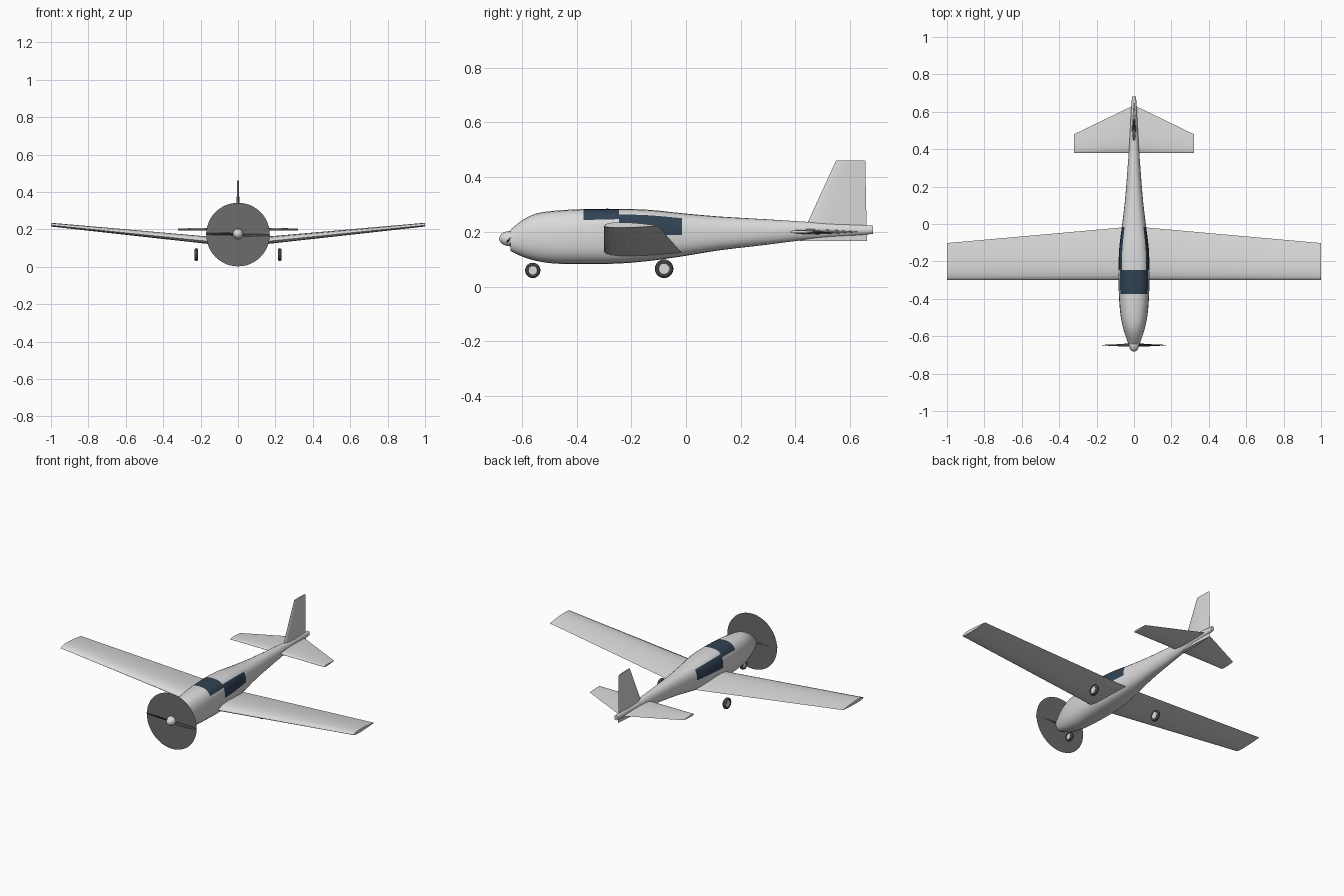
import bpy, bmesh, math
from mathutils import Vector, Matrix

if "Cube" in bpy.data.objects:
    bpy.data.objects.remove(bpy.data.objects["Cube"])


def material(name, r, g, b):
    m = bpy.data.materials.new(name)
    m.use_nodes = True
    m.diffuse_color = (r, g, b, 1)
    m.node_tree.nodes["Principled BSDF"].inputs["Base Color"].default_value = (r, g, b, 1)
    return m


PAINT = material("light grey paint", 0.7, 0.7, 0.7)
GLASS = material("dark blue glass", 0.03, 0.055, 0.088)
DISC = material("propeller disc grey", 0.15, 0.15, 0.155)
RUBBER = material("dark rubber", 0.05, 0.05, 0.05)


def finish(name, bm, mats, angle=35):
    bmesh.ops.recalc_face_normals(bm, faces=bm.faces)
    mesh = bpy.data.meshes.new(name)
    bm.to_mesh(mesh)
    bm.free()
    for m in mats:
        mesh.materials.append(m)
    ob = bpy.data.objects.new(name, mesh)
    bpy.context.collection.objects.link(ob)
    bpy.ops.object.select_all(action='DESELECT')
    ob.select_set(True)
    bpy.context.view_layer.objects.active = ob
    bpy.ops.object.shade_smooth_by_angle(angle=math.radians(angle))
    return ob


def loft(name, rings, mats, rule=None, angle=35):
    """Skin closed rings in order and cap both ends."""
    bm = bmesh.new()
    vs = [[bm.verts.new(p) for p in ring] for ring in rings]
    n = len(rings[0])
    for a, b in zip(vs, vs[1:]):
        for k in range(n):
            f = bm.faces.new((a[k], a[(k + 1) % n], b[(k + 1) % n], b[k]))
            if rule:
                f.material_index = rule(f.calc_center_median().y, k)
    bm.faces.new(vs[0])
    bm.faces.new(vs[-1])
    return finish(name, bm, mats, angle)


def smooth_stations(stations, steps):
    """Catmull-Rom interpolation that passes through each station."""
    pts = [Vector(s) for s in stations]
    pts = [2 * pts[0] - pts[1]] + pts + [2 * pts[-1] - pts[-2]]
    out = []
    for a, b, c, d in zip(pts, pts[1:], pts[2:], pts[3:]):
        for i in range(steps):
            t = i / steps
            h = b.x + (c.x - b.x) * t
            m0 = (c - a) * ((c.x - b.x) / (c.x - a.x))
            m1 = (d - b) * ((c.x - b.x) / (d.x - b.x))
            p = (b * (2*t**3 - 3*t**2 + 1) + m0 * (t**3 - 2*t**2 + t)
                 + c * (3*t**2 - 2*t**3) + m1 * (t**3 - t**2))
            p.x = h
            out.append(p)
    return out + [pts[-2]]


# Fuselage stations: y, bottom, top, half width
SEG = 24
hull = [(-0.642, 0.13, 0.207, 0.03), (-0.6, 0.11, 0.241, 0.045),
        (-0.55, 0.094, 0.266, 0.06), (-0.48, 0.084, 0.277, 0.073),
        (-0.375, 0.082, 0.283, 0.081), (-0.245, 0.084, 0.284, 0.083),
        (-0.13, 0.094, 0.28, 0.079), (-0.015, 0.11, 0.268, 0.065),
        (0.12, 0.132, 0.256, 0.049), (0.29, 0.152, 0.246, 0.035),
        (0.45, 0.172, 0.236, 0.024), (0.683, 0.192, 0.222, 0.011)]


def power(v, e):
    return math.copysign(abs(v) ** e, v)


def hull_ring(y, low, high, half):
    # boxier through the cabin, rounder at nose and tail
    e = 2 / (2.1 + 0.9 * max(0, 1 - abs(y + 0.2) / 0.5))
    mid, rise = (low + high) / 2, (high - low) / 2
    ring = []
    for k in range(SEG):
        a = 2 * math.pi * k / SEG
        ring.append((half * power(math.cos(a), e), y, mid + rise * power(math.sin(a), e)))
    return ring


def window_rule(y, k):
    a = (k + 0.5) * 360 / SEG
    a = min(a, (180 - a) % 360)          # same on both sides
    if -0.375 < y < -0.245:              # canopy over the top
        return int(30 < a <= 90)
    if -0.245 < y < -0.015:              # side panes
        return int(0 < a < 45)
    return 0


loft("fuselage", [hull_ring(*s) for s in smooth_stations(hull, 3)], [PAINT, GLASS], window_rule)


# Flying surfaces with an aerofoil section
def section(lead, chord, up, over, under):
    n = 10
    def thick(t):
        return 2 * (1.485*t**0.5 - 0.63*t - 1.758*t**2 + 1.4215*t**3 - 0.518*t**4)
    ts = [(1 - math.cos(math.pi * i / n)) / 2 for i in range(n + 1)]
    pts = [(t, over * thick(t)) for t in ts] + [(t, -under * thick(t)) for t in ts[-1:0:-1]]
    return [Vector(lead) + Vector((0, chord * t, 0)) + Vector(up) * h for t, h in pts]


Z, X = (0, 0, 1), (1, 0, 0)
wing_tip = (0.198, Z, 0.013, 0.007)
loft("wing", [section((-1, -0.3, 0.222), *wing_tip),
              section((0, -0.3, 0.12), 0.287, Z, 0.028, 0.016),
              section((1, -0.3, 0.222), *wing_tip)], [PAINT])
loft("tailplane", [section((-0.32, 0.38, 0.2), 0.1, Z, 0.005, 0.005),
                   section((0, 0.38, 0.2), 0.255, Z, 0.01, 0.01),
                   section((0.32, 0.38, 0.2), 0.1, Z, 0.005, 0.005)], [PAINT])
loft("fin", [section((0, 0.414, 0.167), 0.247, X, 0.011, 0.011),
             section((0, 0.548, 0.46), 0.107, X, 0.005, 0.005)], [PAINT])

# Propeller: spinner, blurred disc and two twisted blades
HUB = 0.172
bm = bmesh.new()
bmesh.ops.create_uvsphere(bm, u_segments=24, v_segments=14, radius=0.028)
bmesh.ops.transform(bm, matrix=Matrix.Translation((0, -0.642, HUB + 0.003))
                    @ Matrix.Diagonal((1, 1.46, 1, 1)), verts=bm.verts)
finish("spinner", bm, [PAINT])

bm = bmesh.new()
bmesh.ops.create_circle(bm, cap_ends=True, segments=48, radius=0.17)
bmesh.ops.transform(bm, matrix=Matrix.Translation((0, -0.645, HUB))
                    @ Matrix.Rotation(math.pi / 2, 4, 'X'), verts=bm.verts)
finish("propeller_disc", bm, [DISC])

for side, turn in (("left", 2), ("right", 182)):
    spin = Matrix.Translation((0, -0.648, HUB)) @ Matrix.Rotation(math.radians(turn), 4, 'Y')
    rings = []
    for reach, chord, pitch in ((0.01, 0.02, 50), (0.05, 0.024, 42), (0.11, 0.018, 26), (0.17, 0.008, 16)):
        p = math.radians(pitch)
        along = Vector((0, math.sin(p), math.cos(p))) * chord / 2
        across = Vector((0, math.cos(p), -math.sin(p))) * 0.002
        base = Vector((reach, 0, 0))
        rings.append([spin @ (base + d) for d in (along, across, -along, -across)])
    loft(side + "_propeller_blade", rings, [RUBBER])


# Wheels: round tyre and a pale hub
def wheel(name, x, y, z, r):
    place = Matrix.Translation((x, y, z)) @ Matrix.Rotation(math.pi / 2, 4, 'Y')
    minor = r * 0.26
    rings = 24
    bm = bmesh.new()
    grid = []
    for i in range(rings):
        a = 2 * math.pi * i / rings
        loop = []
        for j in range(10):
            b = 2 * math.pi * j / 10
            d = r - minor + minor * math.cos(b)
            loop.append(bm.verts.new(place @ Vector((d * math.cos(a), d * math.sin(a), 0.011 * math.sin(b)))))
        grid.append(loop)
    for i in range(rings):
        for j in range(10):
            a, b = grid[i], grid[(i + 1) % rings]
            bm.faces.new((a[j], b[j], b[(j + 1) % 10], a[(j + 1) % 10]))
    finish(name + "_tyre", bm, [RUBBER], 60)
    bm = bmesh.new()
    bmesh.ops.create_cone(bm, cap_ends=True, segments=rings, radius1=r * 0.6, radius2=r * 0.6,
                          depth=0.016, matrix=place)
    finish(name + "_hub", bm, [PAINT])


wheel("nose_wheel", 0, -0.56, 0.059, 0.028)
for side, s in (("left", 1), ("right", -1)):
    wheel(side + "_main_wheel", s * 0.223, -0.08, 0.065, 0.034)
